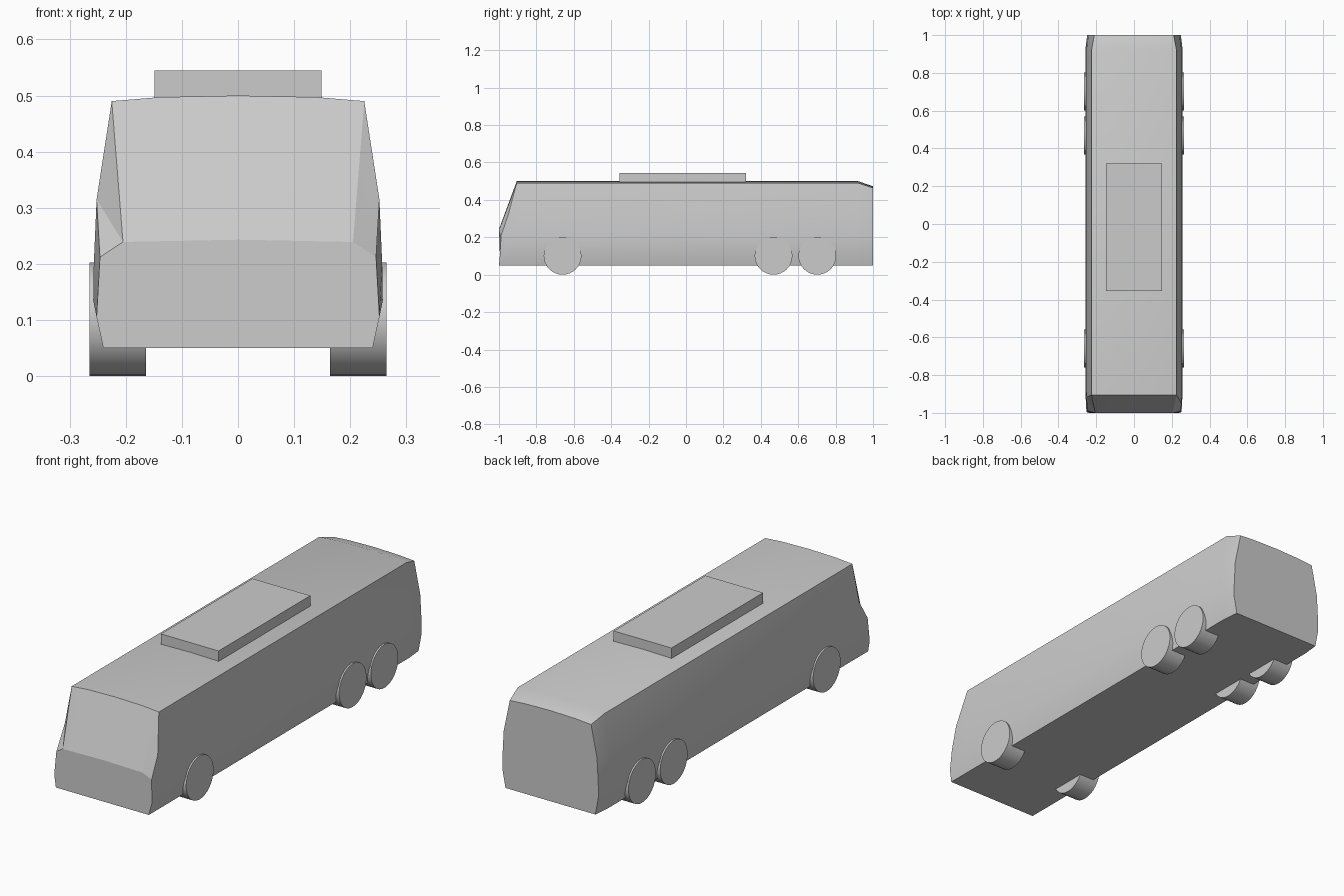
import bpy, bmesh, math
from mathutils import Matrix

if "Cube" in bpy.data.objects:
    bpy.data.objects.remove(bpy.data.objects["Cube"])

grey = bpy.data.materials.new("plain_grey")
grey.diffuse_color = (0.6, 0.6, 0.6, 1)
grey.use_nodes = True
grey.node_tree.nodes["Principled BSDF"].inputs["Base Color"].default_value = grey.diffuse_color


def finish(bm, name, angle=30):
    bmesh.ops.recalc_face_normals(bm, faces=bm.faces)
    mesh = bpy.data.meshes.new(name)
    bm.to_mesh(mesh)
    bm.free()
    mesh.materials.append(grey)
    obj = bpy.data.objects.new(name, mesh)
    bpy.context.collection.objects.link(obj)
    bpy.ops.object.select_all(action='DESELECT')
    obj.select_set(True)
    bpy.context.view_layer.objects.active = obj
    bpy.ops.object.shade_smooth_by_angle(angle=math.radians(angle))
    return obj


# Body: lofted half sections (x, y, z) running from the sill up to the roof centre
def straight(y):
    return [(.24, y, .05), (.258, y, .135), (.257, y, .2), (.252, y, .315),
            (.225, y, .49), (.14, y, .497), (0, y, .5)]


def front(pillar_y):
    return [(.24, -1, .05), (.252, -.995, .105), (.246, -.988, .212), (.252, pillar_y, .315),
            (.225, -.905, .49), (.14, -.905, .497), (0, -.905, .5)]


rear = [(.232, 1, .05), (.248, 1, .135), (.247, 1, .2), (.241, 1, .315),
        (.21, 1, .464), (.13, 1, .47), (0, 1, .473)]


def full(right, left=None):
    left = left or right
    return right + [(-x, y, z) for x, y, z in left[-2::-1]]


bm = bmesh.new()
# The left front pillar is set further back than the right one
sections = [full(front(-.952), front(-.917)), full(straight(-.88)),
            full(straight(.92)), full(rear)]
rings = [[bm.verts.new(p) for p in s] for s in sections]
n = len(rings[0])
for a, b in zip(rings, rings[1:]):
    for i in range(n):
        j = (i + 1) % n
        bm.faces.new((a[i], a[j], b[j], b[i]))
bm.faces.new(rings[-1])

# Nose: lower panel, corner facets and windscreen
f = rings[0]
nose_r = bm.verts.new((.205, -1, .239))
nose_c = bm.verts.new((0, -1, .243))
nose_l = bm.verts.new((-.205, -1, .239))
bm.faces.new((f[0], f[1], f[2], nose_r, nose_c, nose_l, f[-3], f[-2], f[-1]))
for nose, k in ((nose_r, (2, 3, 4)), (nose_l, (-3, -4, -5))):
    bm.faces.new((nose, f[k[0]], f[k[1]]))
    bm.faces.new((nose, f[k[1]], f[k[2]]))
bm.faces.new((nose_r, f[4], f[5], f[6], nose_c))
bm.faces.new((nose_c, f[6], f[7], f[8], nose_l))
finish(bm, "bus_body", 20)

# Roof unit
bm = bmesh.new()
bmesh.ops.create_cube(bm, size=1, matrix=Matrix.Translation((0, -.018, .517))
                      @ Matrix.Diagonal((.298, .676, .056, 1)))
finish(bm, "roof_unit")

# Wheels: one front axle and two rear axles
for axle, y in (("front", -.66), ("middle", .468), ("rear", .702)):
    for side, sx in (("right", 1), ("left", -1)):
        bm = bmesh.new()
        bmesh.ops.create_cone(bm, cap_ends=True, segments=32, radius1=.101, radius2=.101,
                              depth=.101, matrix=Matrix.Translation((sx * .2145, y, .101))
                              @ Matrix.Rotation(math.pi / 2, 4, 'Y'))
        finish(bm, f"{axle}_{side}_wheel")
